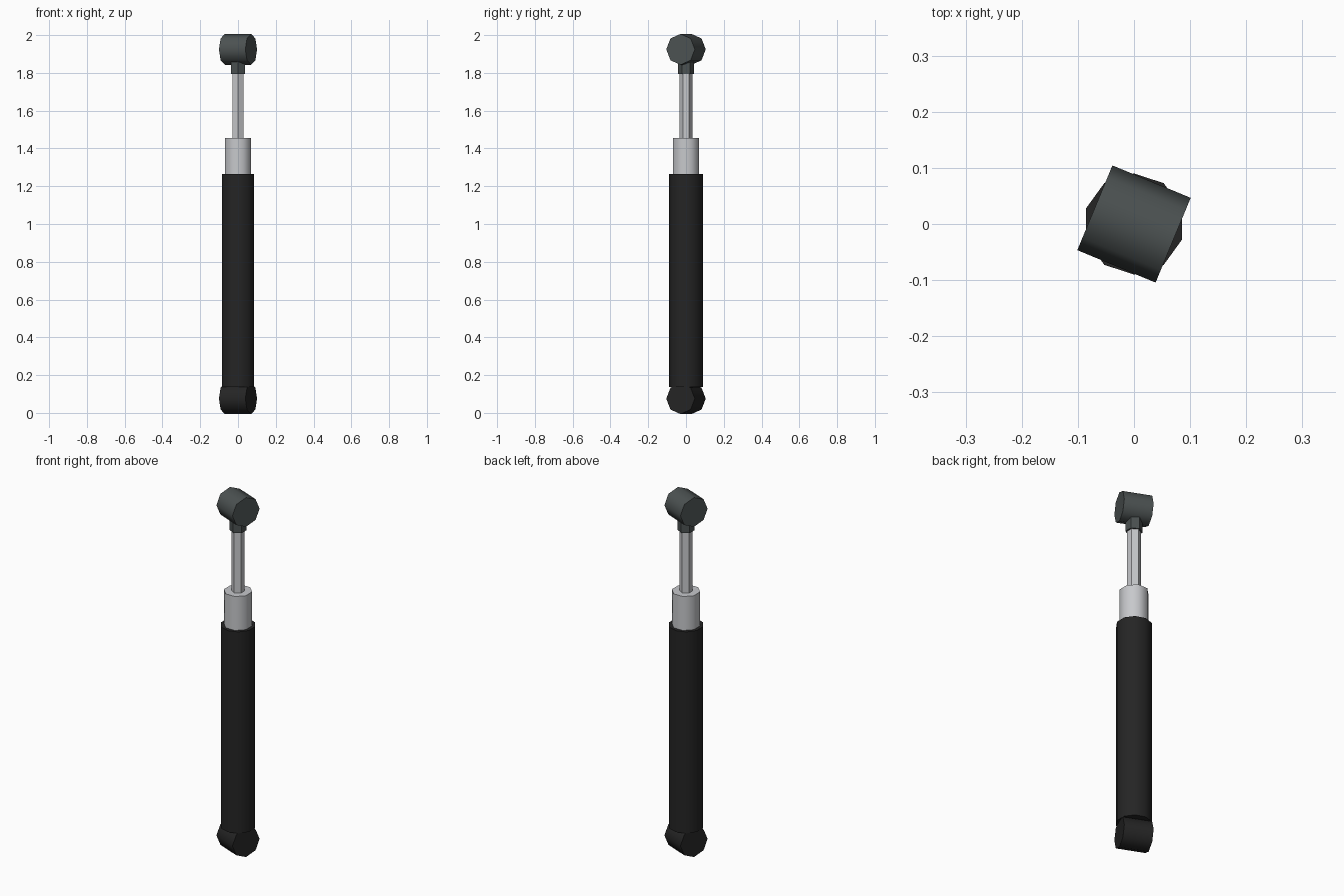
import bpy
from math import pi, cos, radians

default_cube = bpy.data.objects.get("Cube")
if default_cube:
    bpy.data.objects.remove(default_cube, do_unlink=True)


def make_material(name, colour):
    mat = bpy.data.materials.new(name)
    mat.use_nodes = True
    mat.diffuse_color = (*colour, 1)
    mat.node_tree.nodes["Principled BSDF"].inputs["Base Color"].default_value = (*colour, 1)
    return mat


black = make_material("black", (0.018, 0.018, 0.018))
slate = make_material("slate grey", (0.072, 0.084, 0.084))
silver = make_material("silver", (0.57, 0.58, 0.60))


def finish(name, mat, turn):
    """Name the new cylinder, bake its turn and shade it smooth on shallow edges."""
    obj = bpy.context.object
    obj.name = name
    obj.rotation_euler = turn
    bpy.ops.object.transform_apply(location=False, rotation=True, scale=False)
    obj.data.materials.append(mat)
    bpy.ops.object.shade_smooth_by_angle(angle=radians(50))
    return obj


def upright(name, sides, radius, bottom, top, mat, turn=0):
    bpy.ops.mesh.primitive_cylinder_add(vertices=sides, radius=radius, depth=top - bottom,
                                        location=(0, 0, (top + bottom) / 2))
    return finish(name, mat, (0, 0, turn))


def mounting_eye(name, z, mat):
    bpy.ops.mesh.primitive_cylinder_add(vertices=8, radius=EYE / cos(pi / 8), depth=2 * EYE,
                                        location=(0, 0, z))
    return finish(name, mat, (pi / 8, pi / 2, 0))


EYE = 0.0755  # half height and half width of the mounting eyes

# Mounting eyes at both ends
mounting_eye("lower_eye", EYE, black)
mounting_eye("upper_eye", 2 - EYE, slate)

# Outer tube, inner collar, piston rod and the neck under the upper eye
upright("outer_tube", 10, 0.09, 0.138, 1.266, black)
upright("collar", 8, 0.068 / cos(pi / 8), 1.2, 1.456, silver, pi / 8)
upright("piston_rod", 6, 0.034, 1.4, 1.82, silver)
upright("rod_neck", 6, 0.043, 1.795, 1.9, slate)
